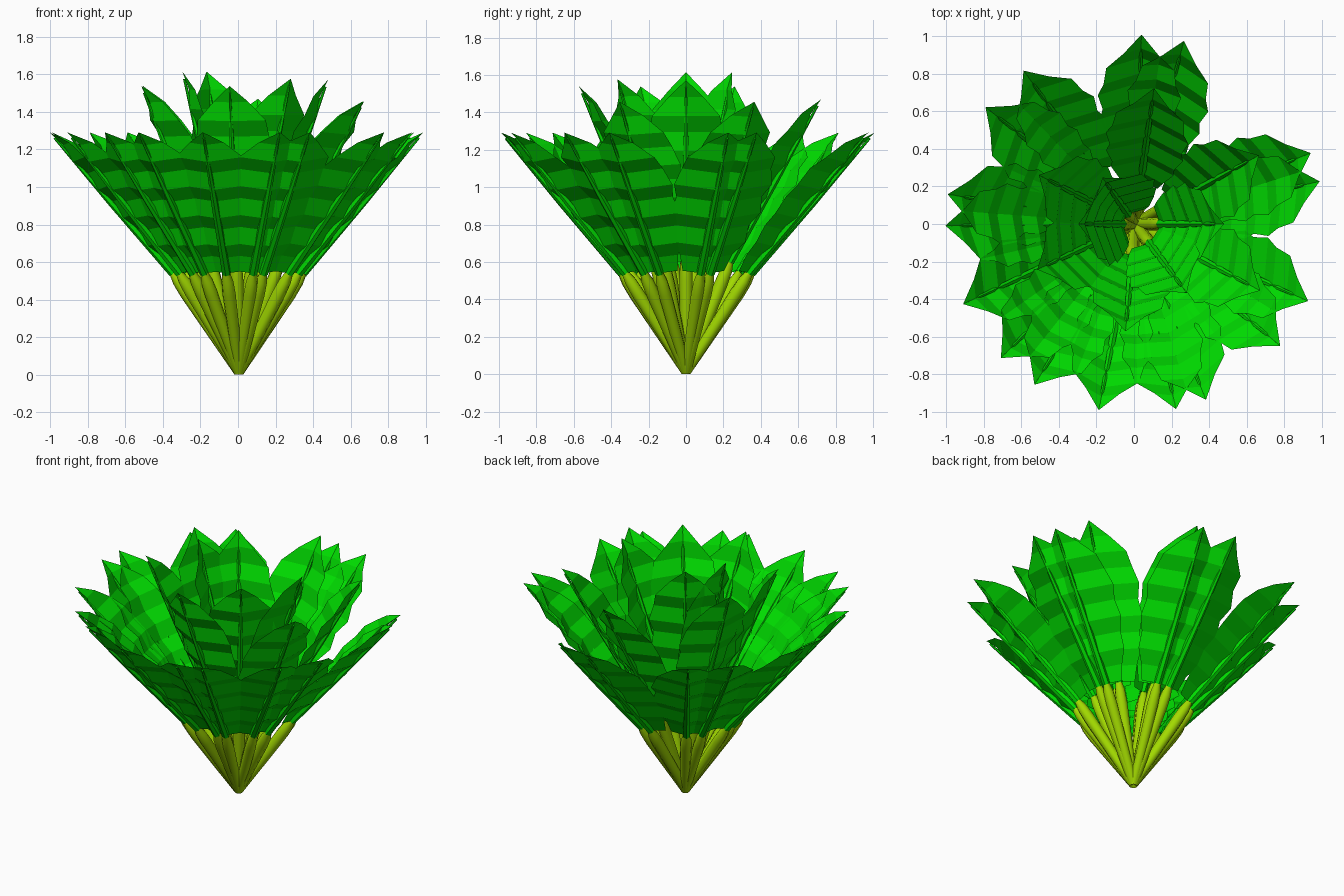
import bpy, bmesh, math
from mathutils import Matrix

if "Cube" in bpy.data.objects:
    bpy.data.objects.remove(bpy.data.objects["Cube"])

STEM = 0.63
BEND = math.radians(7.6)


def material(name, colour):
    m = bpy.data.materials.new(name)
    m.diffuse_color = (*colour, 1)
    m.use_nodes = True
    m.node_tree.nodes["Principled BSDF"].inputs["Base Color"].default_value = m.diffuse_color
    return m


green = material("leaf_green", (0.0, 0.70, 0.0))
olive = material("stalk_olive", (0.36, 0.70, 0.0))


def to_mesh(bm, name, mat):
    me = bpy.data.meshes.new(name)
    bm.to_mesh(me)
    bm.free()
    me.materials.append(mat)
    return me


def tube(bm, rings, sides=8):
    # rings: (height, radius), along z
    loops = [[bm.verts.new((r * math.cos(2 * math.pi * k / sides),
                            r * math.sin(2 * math.pi * k / sides), z))
              for k in range(sides)] for z, r in rings]
    for a, b in zip(loops, loops[1:]):
        for k in range(sides):
            j = (k + 1) % sides
            bm.faces.new((a[k], a[j], b[j], b[k]))
    bm.faces.new(loops[0][::-1])
    bm.faces.new(loops[-1])


# stalk: straight tapered rod, narrowing where it enters the blade
bm = bmesh.new()
tube(bm, [(0, 0.028), (0.5, 0.036), (0.58, 0.032), (0.67, 0.012)])
stalk_mesh = to_mesh(bm, "stalk", olive)
for p in stalk_mesh.polygons:
    p.use_smooth = len(p.vertices) == 4

# blade: pleated, cupped sheet with a jagged edge, plus the midrib
widths = [0.08, 0.13, 0.155, 0.18, 0.195, 0.205, 0.21, 0.205, 0.17, 0.105, 0.0]
LENGTH = 1.0
bm = bmesh.new()
rows = []
for i, w in enumerate(widths):
    z = LENGTH * i / 10
    pleat = 0.011 * (-1) ** i if 0 < i < 10 else 0
    if w == 0:
        rows.append([bm.verts.new((0, 0, z))])
        continue
    jag = 0.012 * (-1) ** i
    row = []
    for s in (-1, -0.5, 0, 0.5, 1):
        y = s * (w + (jag if abs(s) == 1 else 0))
        cup = -0.35 * abs(y)
        row.append(bm.verts.new((cup + pleat, y, z - 0.12 * abs(y))))
    rows.append(row)
for a, b in zip(rows, rows[1:]):
    for k in range(4):
        if len(b) == 1:
            bm.faces.new((a[k], a[k + 1], b[0]))
        else:
            bm.faces.new((a[k], a[k + 1], b[k + 1], b[k]))
tube(bm, [(0, 0.024), (0.5, 0.019), (0.96, 0.006)], 6)
bm.transform(Matrix.Translation((0, 0, STEM)) @ Matrix.Rotation(BEND, 4, 'Y'))
blade_mesh = to_mesh(bm, "blade", green)

# heading of each leaf tip and lean of its stalk, in degrees
inner = [(180, 6), (125, 6), (0, 12.3), (307, 11.7), (265, 16), (153, 16),
         (205, 16), (82, 22), (332, 23), (29, 23)]
outer = [13, 22, 75, 88, 126, 142, 171, 180.5, 205, 225, 238, 259, 282.5,
         292, 320, 336]
for n, (heading, lean) in enumerate(inner + [(h, 33.7) for h in outer], 1):
    for part, me in (("stalk", stalk_mesh), ("blade", blade_mesh)):
        ob = bpy.data.objects.new(f"{part}_{n:02d}", me)
        ob.rotation_euler = (0, math.radians(lean), math.radians(heading))
        ob.location = (0.005, 0, 0.016)
        bpy.context.collection.objects.link(ob)
